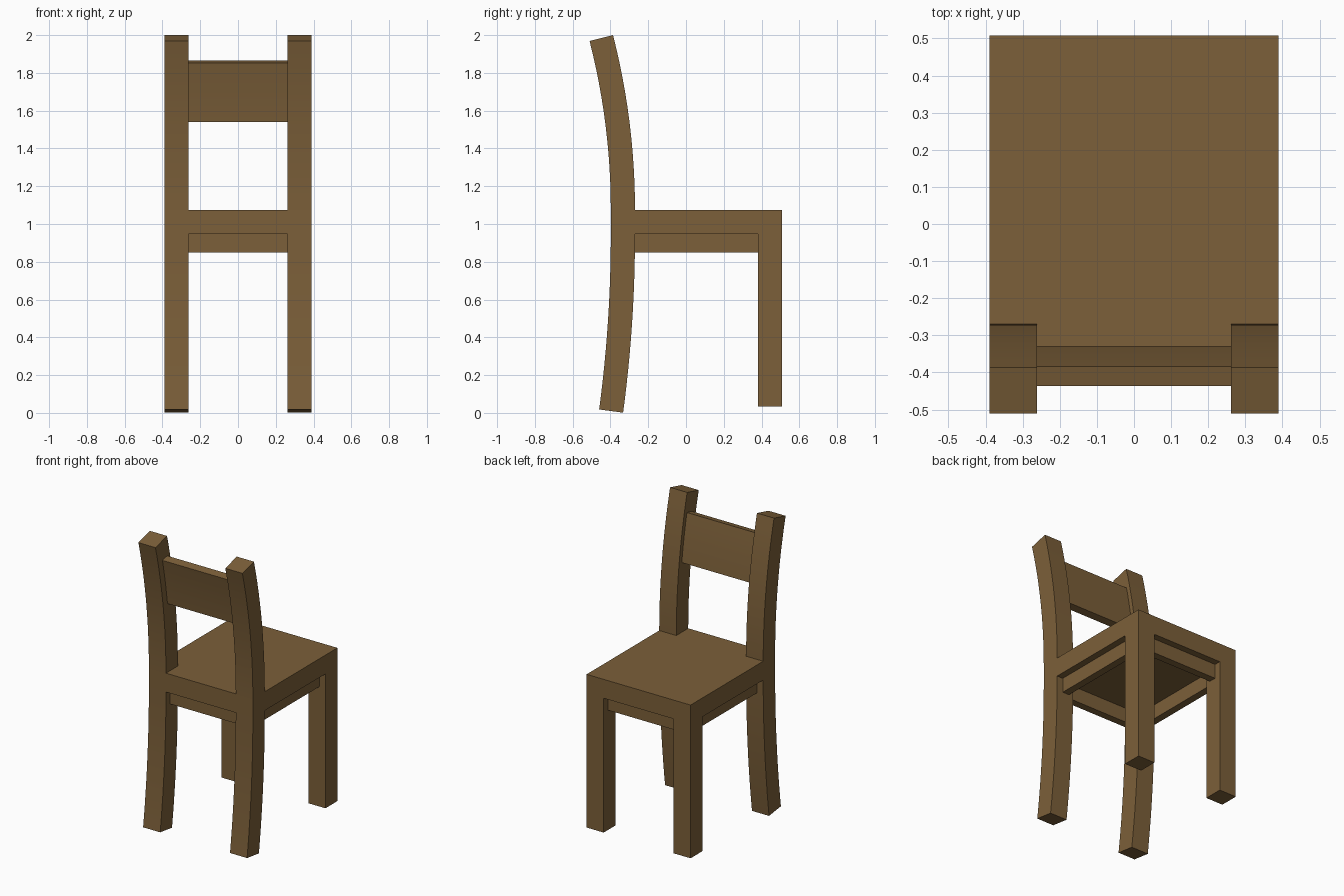
import bpy
import bmesh
from math import sin, cos

if "Cube" in bpy.data.objects:
    bpy.data.objects.remove(bpy.data.objects["Cube"], do_unlink=True)

# Single wood colour
wood = bpy.data.materials.new("brown_wood")
wood.use_nodes = True
BROWN = (0.2, 0.115, 0.041, 1)
wood.diffuse_color = BROWN
wood.node_tree.nodes["Principled BSDF"].inputs["Base Color"].default_value = BROWN

HALF_W = 0.39          # half width of the chair
LEG = 0.128            # leg thickness
INNER = HALF_W - LEG
FRONT_Y = 0.508        # free edge of the seat
POST_Y = -0.334        # centre line of the rear posts
REAR_Y = POST_Y - LEG / 2
SEAT_LOW, SEAT_TOP, APRON_LOW = 0.946, 1.074, 0.848
RECESS, BOARD = 0.045, 0.05


def extrude_x(name, profile, x0, x1, smooth=False):
    """Extrude a closed (y, z) profile from x0 to x1."""
    bm = bmesh.new()
    face = bm.faces.new([bm.verts.new((x0, y, z)) for y, z in profile])
    out = bmesh.ops.extrude_face_region(bm, geom=[face])
    moved = [v for v in out["geom"] if isinstance(v, bmesh.types.BMVert)]
    bmesh.ops.translate(bm, verts=moved, vec=(x1 - x0, 0, 0))
    bmesh.ops.recalc_face_normals(bm, faces=bm.faces)
    mesh = bpy.data.meshes.new(name)
    bm.to_mesh(mesh)
    bm.free()
    mesh.materials.append(wood)
    obj = bpy.data.objects.new(name, mesh)
    bpy.context.collection.objects.link(obj)
    if smooth:
        bpy.ops.object.select_all(action="DESELECT")
        obj.select_set(True)
        bpy.context.view_layer.objects.active = obj
        bpy.ops.object.shade_smooth_by_angle(angle=0.5)
    return obj


def box(name, x0, x1, y0, y1, z0, z1):
    return extrude_x(name, [(y0, z0), (y1, z0), (y1, z1), (y0, z1)], x0, x1)


def bent_profile(start_z, radius, t0, t1, front, back, direction, steps=12):
    """Bar bending rearwards along an arc, upwards or downwards from start_z."""
    centre_y = POST_Y - radius
    angles = [t0 + (t1 - t0) * i / steps for i in range(steps + 1)]

    def edge(r):
        return [(centre_y + r * cos(t), start_z + direction * r * sin(t)) for t in angles]
    return edge(radius + front) + edge(radius - back)[::-1]


# Seat slab
box("seat", -HALF_W, HALF_W, REAR_Y, FRONT_Y, SEAT_LOW, SEAT_TOP)

# Legs, back posts and side aprons, mirrored left and right
UP_R, UP_T = 3.68, 0.25
upper = bent_profile(SEAT_TOP, UP_R, 0, UP_T, LEG / 2, LEG / 2, 1)
lower = bent_profile(SEAT_LOW, 7.06, 0, 0.133, LEG / 2, LEG / 2, -1)
for side, s in (("left", 1), ("right", -1)):
    x0, x1 = sorted((s * INNER, s * HALF_W))
    extrude_x(side + "_back_post", upper, x0, x1, True)
    extrude_x(side + "_rear_leg", lower, x0, x1, True)
    box(side + "_front_leg", x0, x1, FRONT_Y - LEG, FRONT_Y, 0.035, SEAT_LOW)
    a0, a1 = sorted((s * (HALF_W - RECESS), s * (HALF_W - RECESS - BOARD)))
    box(side + "_apron", a0, a1, REAR_Y + LEG, FRONT_Y - LEG, APRON_LOW, SEAT_LOW)

# Aprons across the width
for name, y in (("rear_apron", REAR_Y + RECESS), ("front_apron", FRONT_Y - RECESS - BOARD)):
    box(name, -INNER, INNER, y, y + BOARD, APRON_LOW, SEAT_LOW)

# Curved backrest board following the posts
slat = bent_profile(SEAT_TOP, UP_R, 0.1275, 0.2145, 0.035, 0.018, 1, 8)
extrude_x("backrest", slat, -INNER, INNER, True)
